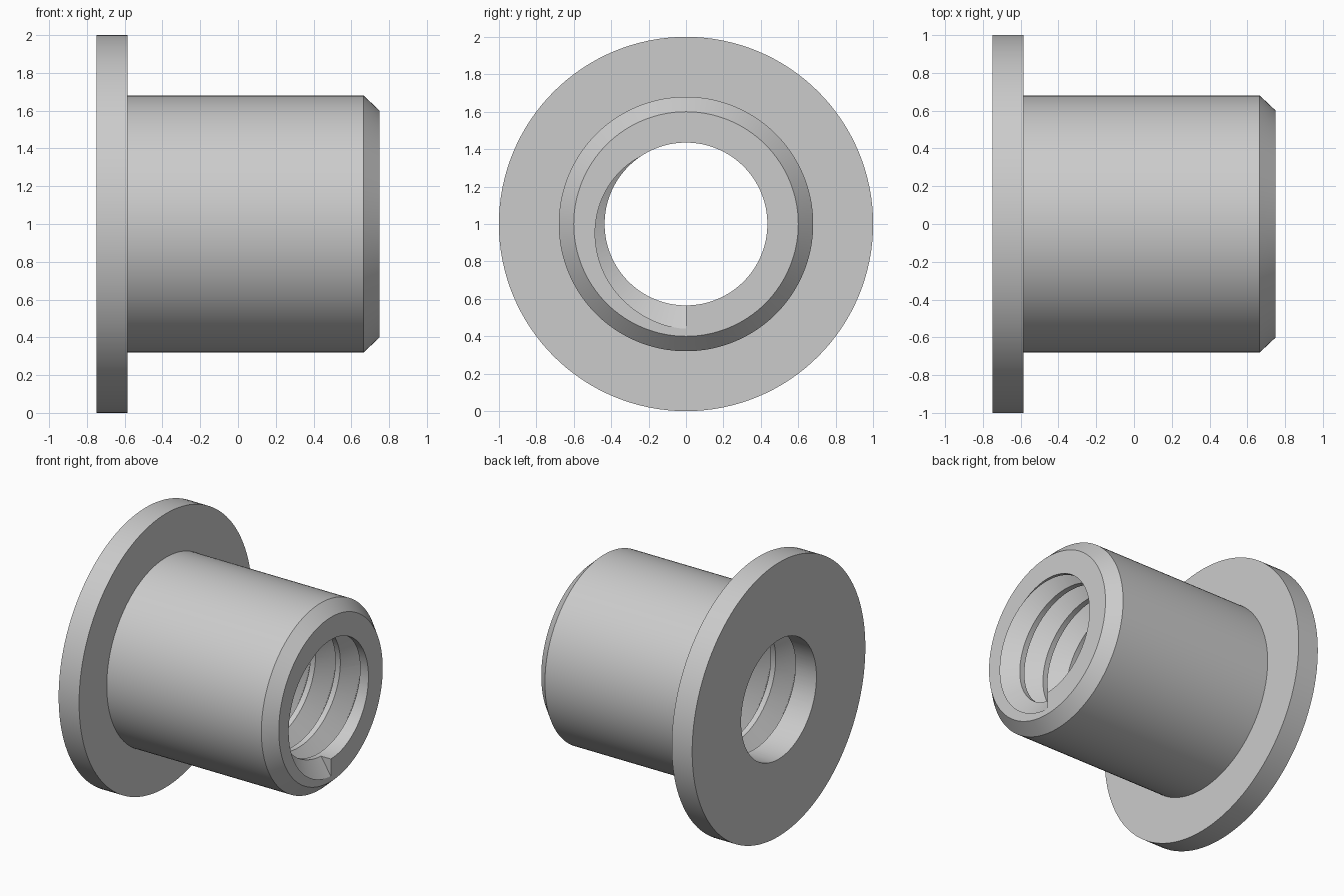
import bpy, bmesh, math
from mathutils import Vector

cube = bpy.data.objects.get("Cube")
if cube:
    bpy.data.objects.remove(cube, do_unlink=True)

SEGMENTS = 128                    # sides per full turn
CENTRE_Z = 1.0
FRONT, BACK = 0.75, -0.75         # ends of the part along x
BORE, ROOT = 0.435, 0.56          # bore and thread root radii
PITCH, HALF_WIDTH, TURNS = 0.2, 0.08, 6.67

steel = bpy.data.materials.new("grey steel")
steel.use_nodes = True
grey = (0.6, 0.6, 0.6, 1)
steel.diffuse_color = grey
steel.node_tree.nodes["Principled BSDF"].inputs["Base Color"].default_value = grey


def make_object(name, bm):
    bmesh.ops.recalc_face_normals(bm, faces=bm.faces)
    mesh = bpy.data.meshes.new(name)
    bm.to_mesh(mesh)
    bm.free()
    mesh.materials.append(steel)
    obj = bpy.data.objects.new(name, mesh)
    bpy.context.collection.objects.link(obj)
    obj.location.z = CENTRE_Z
    return obj


def sweep(name, sections, closed):
    """Join equal cross-sections into a solid, as a loop or with end caps."""
    bm = bmesh.new()
    rings = [[bm.verts.new(p) for p in section] for section in sections]
    pairs = list(zip(rings, rings[1:]))
    if closed:
        pairs.append((rings[-1], rings[0]))
    else:
        bm.faces.new(rings[0])
        bm.faces.new(rings[-1])
    for a, b in pairs:
        for i in range(len(a)):
            j = (i + 1) % len(a)
            bm.faces.new((a[i], a[j], b[j], b[i]))
    return make_object(name, bm)


def polar(x, radius, step):
    """Point around the x axis, starting at the bottom and heading to -y."""
    angle = math.tau * step / SEGMENTS
    return Vector((x, -radius * math.sin(angle), -radius * math.cos(angle)))


# Flanged sleeve with a chamfered front end and a straight bore
profile = [(BACK, BORE), (BACK, 1.0), (-0.585, 1.0), (-0.585, 0.68),
           (0.665, 0.68), (FRONT, 0.6), (FRONT, BORE)]
bushing = sweep("flanged_bushing",
                [[polar(x, r, s) for x, r in profile] for s in range(SEGMENTS)], True)

# Right-handed V thread, running out through the front face
inner = BORE - 0.012
spread = HALF_WIDTH * (ROOT - inner) / (ROOT - BORE)
sections = []
for step in range(round(TURNS * SEGMENTS) + 1):
    x = FRONT + 0.001 - PITCH * step / SEGMENTS
    sections.append([polar(x - spread, inner, step), polar(x, ROOT, step),
                     polar(x + spread, inner, step)])
cutter = sweep("thread_cutter", sections, False)
cutter.hide_render = True

cut = bushing.modifiers.new("thread", 'BOOLEAN')
cut.operation = 'DIFFERENCE'
cut.solver = 'EXACT'
cut.object = cutter

bpy.ops.object.select_all(action='DESELECT')
bpy.context.view_layer.objects.active = bushing
bushing.select_set(True)
bpy.ops.object.modifier_apply(modifier=cut.name)
bpy.data.objects.remove(cutter, do_unlink=True)
bpy.ops.object.shade_smooth_by_angle(angle=math.radians(25))
